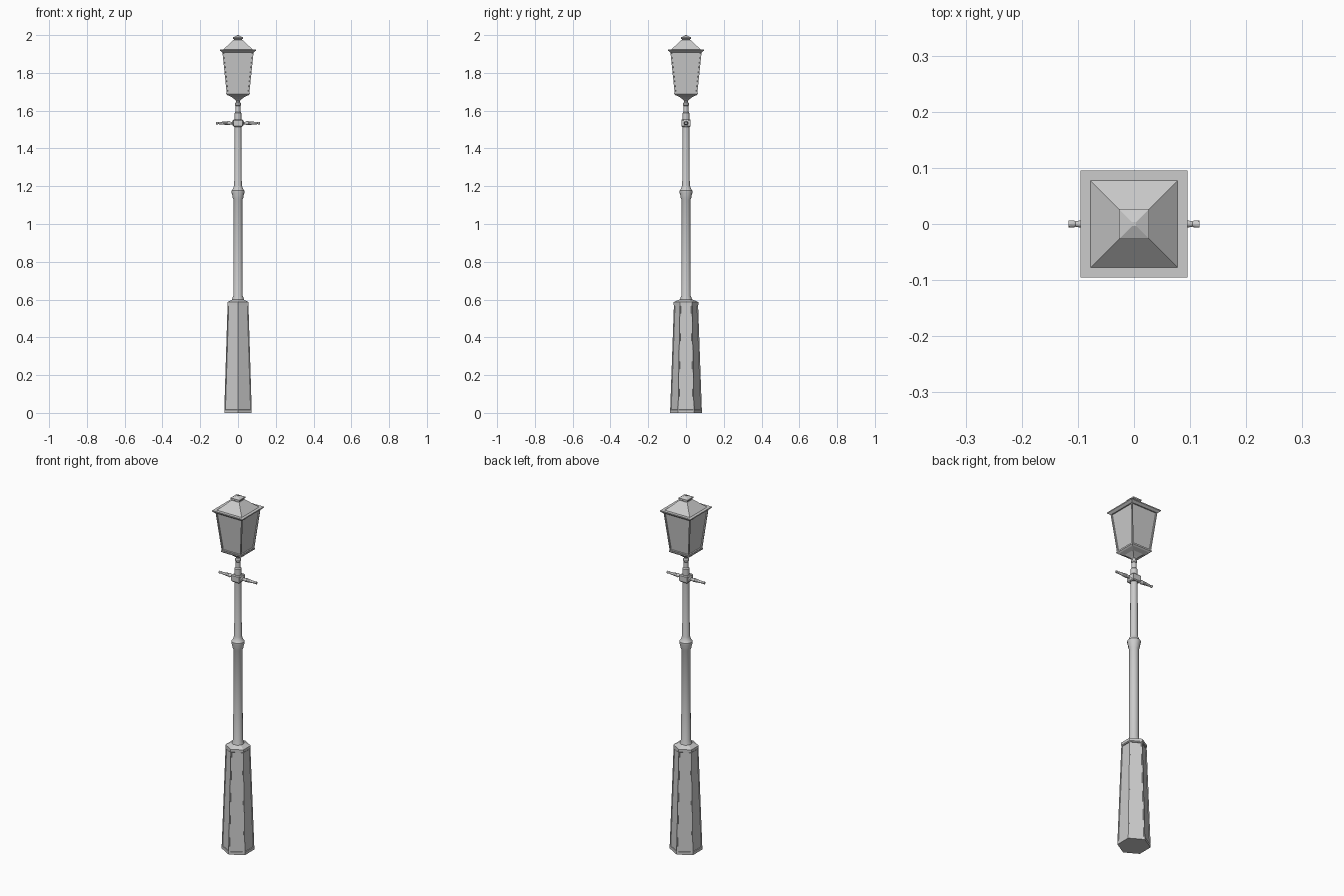
import bpy, bmesh, math
from mathutils import Matrix

cube = bpy.data.objects.get("Cube")
if cube:
    bpy.data.objects.remove(cube, do_unlink=True)

metal = bpy.data.materials.new("grey metal")
metal.use_nodes = True
metal.diffuse_color = (0.6, 0.6, 0.6, 1)
metal.node_tree.nodes["Principled BSDF"].inputs["Base Color"].default_value = metal.diffuse_color


def lathe(name, profile, sides, turn=0.0, axis=None, panel=None, smooth=False):
    """Stack rings of (radius, height); panel = (ring, border, depth) recesses that band."""
    bm = bmesh.new()
    rings = []
    for r, z in profile:
        angles = [turn + 2 * math.pi * i / sides for i in range(sides)]
        rings.append([bm.verts.new((r * math.cos(a), r * math.sin(a), z)) for a in angles])
    bands = []
    for low, high in zip(rings, rings[1:]):
        bands.append([bm.faces.new((low[i], low[(i + 1) % sides], high[(i + 1) % sides], high[i]))
                      for i in range(sides)])
    bm.faces.new(rings[0][::-1])
    bm.faces.new(rings[-1])
    bm.normal_update()
    if panel:
        band, border, depth = panel
        bmesh.ops.inset_individual(bm, faces=bands[band], thickness=border)
        bmesh.ops.inset_individual(bm, faces=bands[band], thickness=0.001, depth=-depth)
    if axis:
        bm.transform(axis)
    mesh = bpy.data.meshes.new(name)
    bm.to_mesh(mesh)
    bm.free()
    mesh.materials.append(metal)
    obj = bpy.data.objects.new(name, mesh)
    bpy.context.collection.objects.link(obj)
    if smooth:
        bpy.ops.object.select_all(action='DESELECT')
        obj.select_set(True)
        bpy.context.view_layer.objects.active = obj
        bpy.ops.object.shade_smooth_by_angle(angle=math.radians(35))
    return obj


def square(name, profile, **options):
    """Square stack given by half widths."""
    return lathe(name, [(h * math.sqrt(2), z) for h, z in profile], 4, math.pi / 4, **options)


# Six-sided pedestal with recessed panels and sloped cap
lathe("pedestal", [(0.084, 0), (0.084, 0.012), (0.064, 0.57)], 6, math.pi / 2,
      panel=(1, 0.006, 0.004))
lathe("pedestal_cap", [(0.061, 0.568), (0.065, 0.572), (0.065, 0.587), (0.03, 0.602)],
      6, math.pi / 2)

# Round pole with collar and narrow neck
lathe("pole", [(0.032, 0.59), (0.031, 0.605), (0.025, 0.62), (0.024, 1.13), (0.029, 1.14),
               (0.029, 1.15), (0.034, 1.165), (0.034, 1.177), (0.027, 1.185), (0.020, 1.205),
               (0.018, 1.51)], 16, smooth=True)
lathe("neck", [(0.018, 1.5), (0.018, 1.588), (0.013, 1.594), (0.012, 1.625), (0.016, 1.63),
               (0.016, 1.64), (0.010, 1.645), (0.008, 1.66)], 16, smooth=True)

# Crossbar hub and mirrored arms
square("crossbar_hub", [(0.021, 1.514), (0.025, 1.519), (0.025, 1.549), (0.021, 1.554)])
for side, label in ((1, "left"), (-1, "right")):
    lathe(label + "_crossbar_arm",
          [(0.016, 0.018), (0.016, 0.026), (0.007, 0.031), (0.006, 0.036), (0.011, 0.048),
           (0.010, 0.055), (0.006, 0.1), (0.005, 0.104), (0.007, 0.108), (0.007, 0.117)], 10,
          axis=Matrix.Translation((0, 0, 1.534)) @ Matrix.Rotation(side * math.pi / 2, 4, 'Y'),
          smooth=True)

# Square lantern
square("lantern_base", [(0.008, 1.65), (0.016, 1.658), (0.035, 1.673), (0.056, 1.682),
                        (0.063, 1.688), (0.063, 1.694)])
square("lantern_body", [(0.060, 1.692), (0.083, 1.914)], panel=(0, 0.009, 0.006))
square("roof_flange", [(0.083, 1.908), (0.095, 1.918), (0.095, 1.924)])
square("roof", [(0.080, 1.922), (0.024, 1.974)])
square("roof_cap", [(0.022, 1.972), (0.022, 1.978), (0.027, 1.981), (0.027, 1.988),
                    (0.004, 1.998), (0.004, 2.0)])
